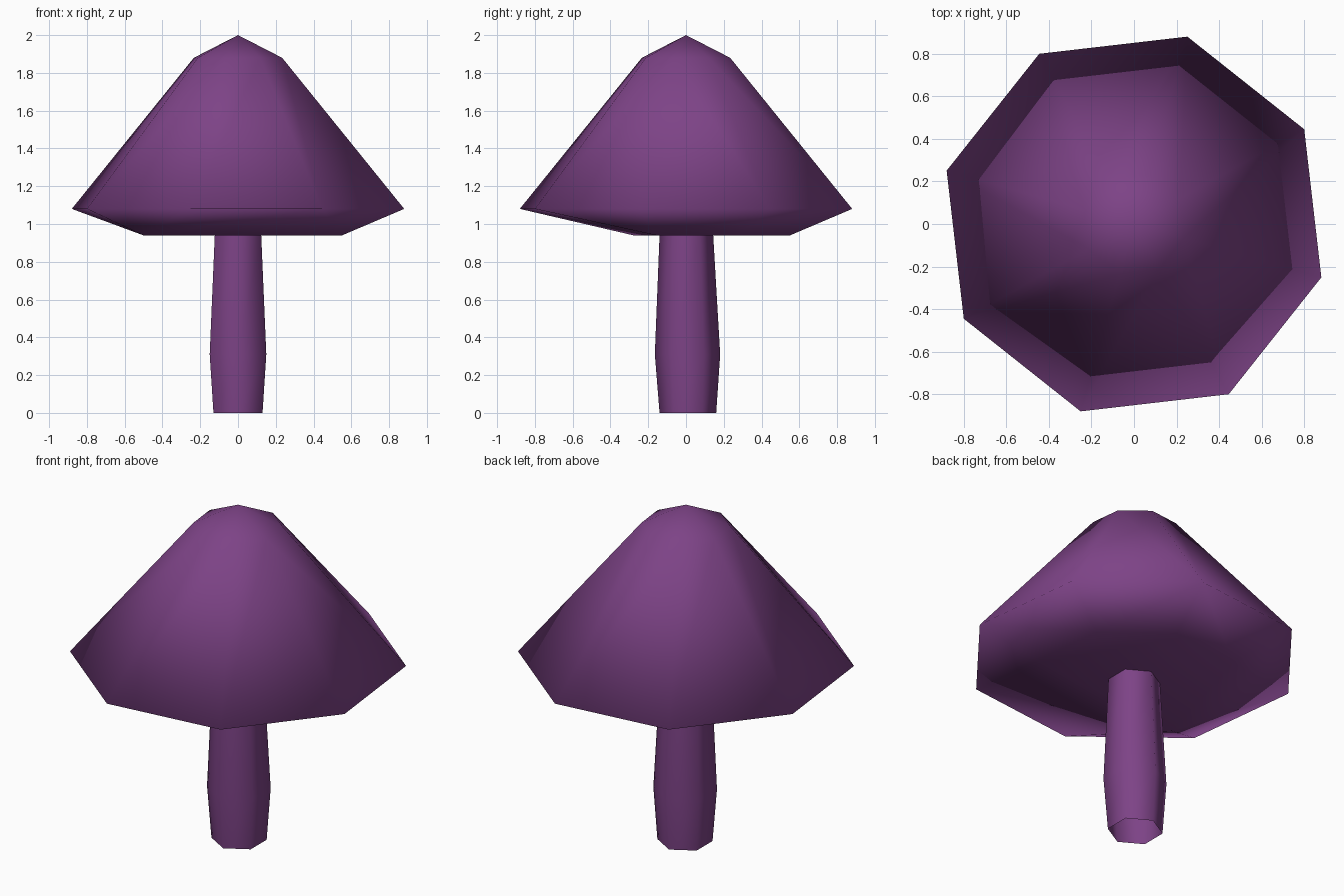
import bpy, bmesh, math

if "Cube" in bpy.data.objects:
    bpy.data.objects.remove(bpy.data.objects["Cube"])

purple = bpy.data.materials.new("purple")
purple.diffuse_color = (0.205, 0.056, 0.24, 1)
purple.use_nodes = True
purple.node_tree.nodes["Principled BSDF"].inputs["Base Color"].default_value = purple.diffuse_color


def ring(radius, z, angles, cy=0.0):
    return [(radius * math.cos(math.radians(a)),
             cy + radius * math.sin(math.radians(a)), z) for a in angles]


def finish(bm, name):
    bmesh.ops.recalc_face_normals(bm, faces=bm.faces)
    for f in bm.faces:
        f.smooth = True
    mesh = bpy.data.meshes.new(name)
    bm.to_mesh(mesh)
    bm.free()
    mesh.materials.append(purple)
    bpy.context.collection.objects.link(bpy.data.objects.new(name, mesh))


# Cap: eight-sided cone with a rounded tip and an uneven shallow underside
eight = [-15.9 + 45 * i for i in range(8)]
under = [eight[i] for i in (0, 1, 2, 3, 5)]
points = [(0, 0, 2.0)] + ring(0.243, 1.88, eight) + ring(0.915, 1.08, eight) + ring(0.573, 0.94, under)
bm = bmesh.new()
for p in points:
    bm.verts.new(p)
bmesh.ops.convex_hull(bm, input=bm.verts)
bmesh.ops.dissolve_limit(bm, angle_limit=0.01, verts=bm.verts, edges=bm.edges)
finish(bm, "mushroom_cap")

# Stem: open six-sided tube, slightly bulging near the base
six = [30 + 60 * i for i in range(6)]
bm = bmesh.new()
rows = [[bm.verts.new(p) for p in ring(r, z, six, cy)]
        for r, z, cy in ((0.15, 0, 0.01), (0.173, 0.31, 0.008), (0.142, 0.94, 0.002))]
for a, b in zip(rows, rows[1:]):
    for i in range(6):
        j = (i + 1) % 6
        bm.faces.new((a[i], a[j], b[j], b[i]))
finish(bm, "mushroom_stem")
